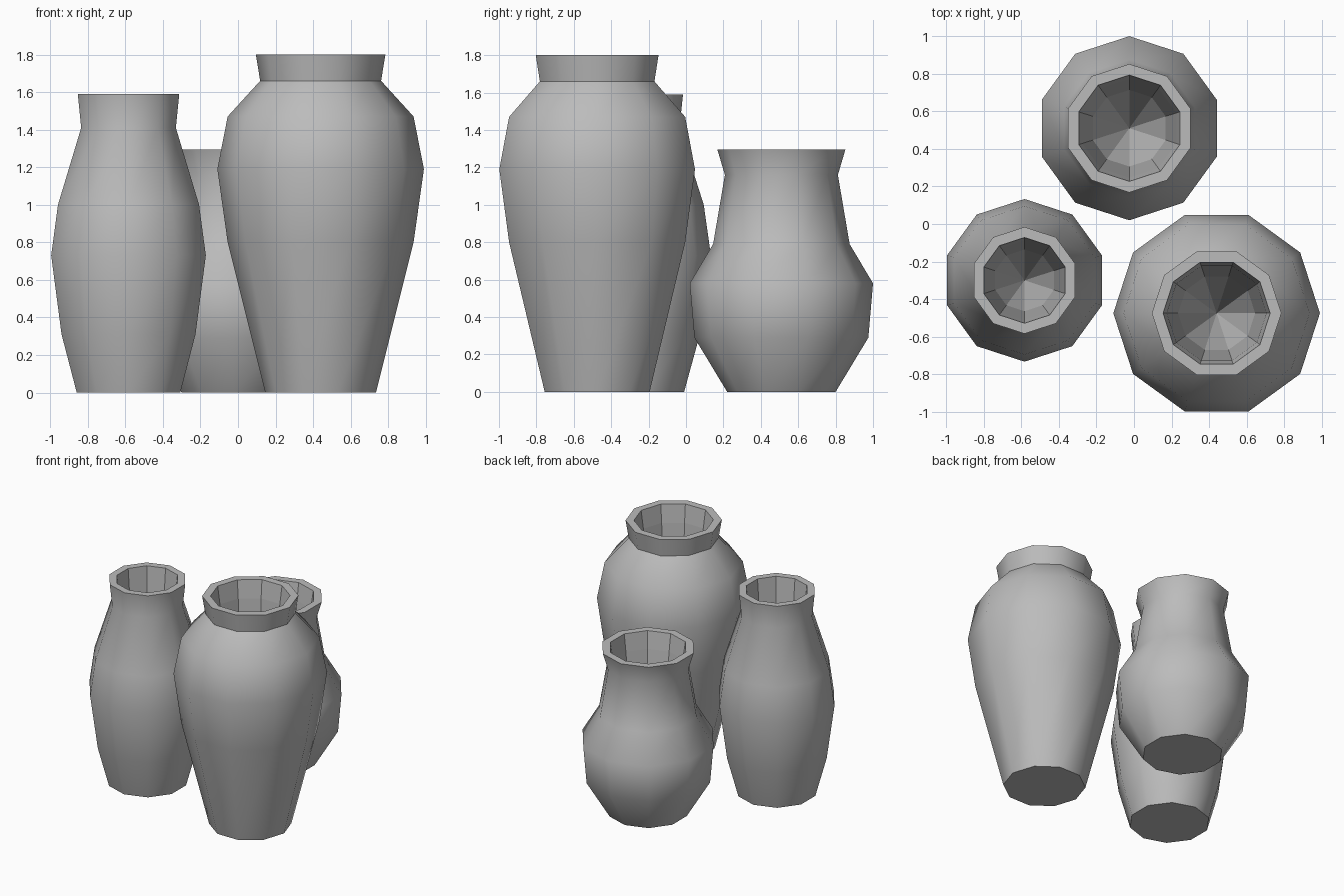
import bpy
import bmesh
import math

cube = bpy.data.objects.get("Cube")
if cube:
    bpy.data.objects.remove(cube, do_unlink=True)

clay = bpy.data.materials.new("grey_clay")
clay.use_nodes = True
GREY = (0.5, 0.5, 0.5, 1)
clay.diffuse_color = GREY
clay.node_tree.nodes["Principled BSDF"].inputs["Base Color"].default_value = GREY
SIDES = 10


def make_vase(name, x, y, turn, outer, opening):
    """Revolve an outer (radius, height) profile and a tapering hollow."""
    top, neck = outer[-1][1], outer[-2][1]
    inner = [(opening, top), (opening * 0.93, neck), (opening * 0.72, top * 0.5)]
    profile = outer + inner
    bm = bmesh.new()
    rings = []
    for r, z in profile:
        angles = [turn + math.tau * i / SIDES for i in range(SIDES)]
        rings.append([bm.verts.new((r * math.cos(a), r * math.sin(a), z)) for a in angles])
    # Walls and lip: smooth outside, faceted inside
    for k in range(len(rings) - 1):
        low, high = rings[k], rings[k + 1]
        for i in range(SIDES):
            j = (i + 1) % SIDES
            face = bm.faces.new((low[i], low[j], high[j], high[i]))
            face.smooth = k < len(outer) - 1
    # Flat base and pointed bottom of the hollow
    bm.faces.new(rings[0][::-1])
    tip = bm.verts.new((0, 0, top * 0.15))
    for i in range(SIDES):
        bm.faces.new((rings[-1][i], rings[-1][(i + 1) % SIDES], tip))
    # Keep the neck crease, the lip and the base crisp
    bm.normal_update()
    for edge in bm.edges:
        edge.smooth = edge.calc_face_angle(0) < math.radians(38)
    mesh = bpy.data.meshes.new(name)
    bm.to_mesh(mesh)
    bm.free()
    mesh.materials.append(clay)
    vase = bpy.data.objects.new(name, mesh)
    vase.location = (x, y, 0)
    bpy.context.collection.objects.link(vase)


# Broad-shouldered tall jar
make_vase("tall_vase", 0.44, -0.475, 0,
          [(0.295, 0), (0.495, 0.8), (0.55, 1.19), (0.495, 1.47), (0.322, 1.66), (0.345, 1.8)], 0.285)
# Slim bulging jar
make_vase("slim_vase", -0.583, -0.3, math.pi / 2,
          [(0.29, 0), (0.375, 0.31), (0.433, 0.73), (0.395, 1.0), (0.265, 1.41), (0.284, 1.59)], 0.228)
# Squat jar with a long neck
make_vase("squat_vase", -0.025, 0.51, math.pi / 2,
          [(0.29, 0), (0.465, 0.29), (0.49, 0.58), (0.365, 0.79), (0.302, 1.16), (0.342, 1.295)], 0.283)
